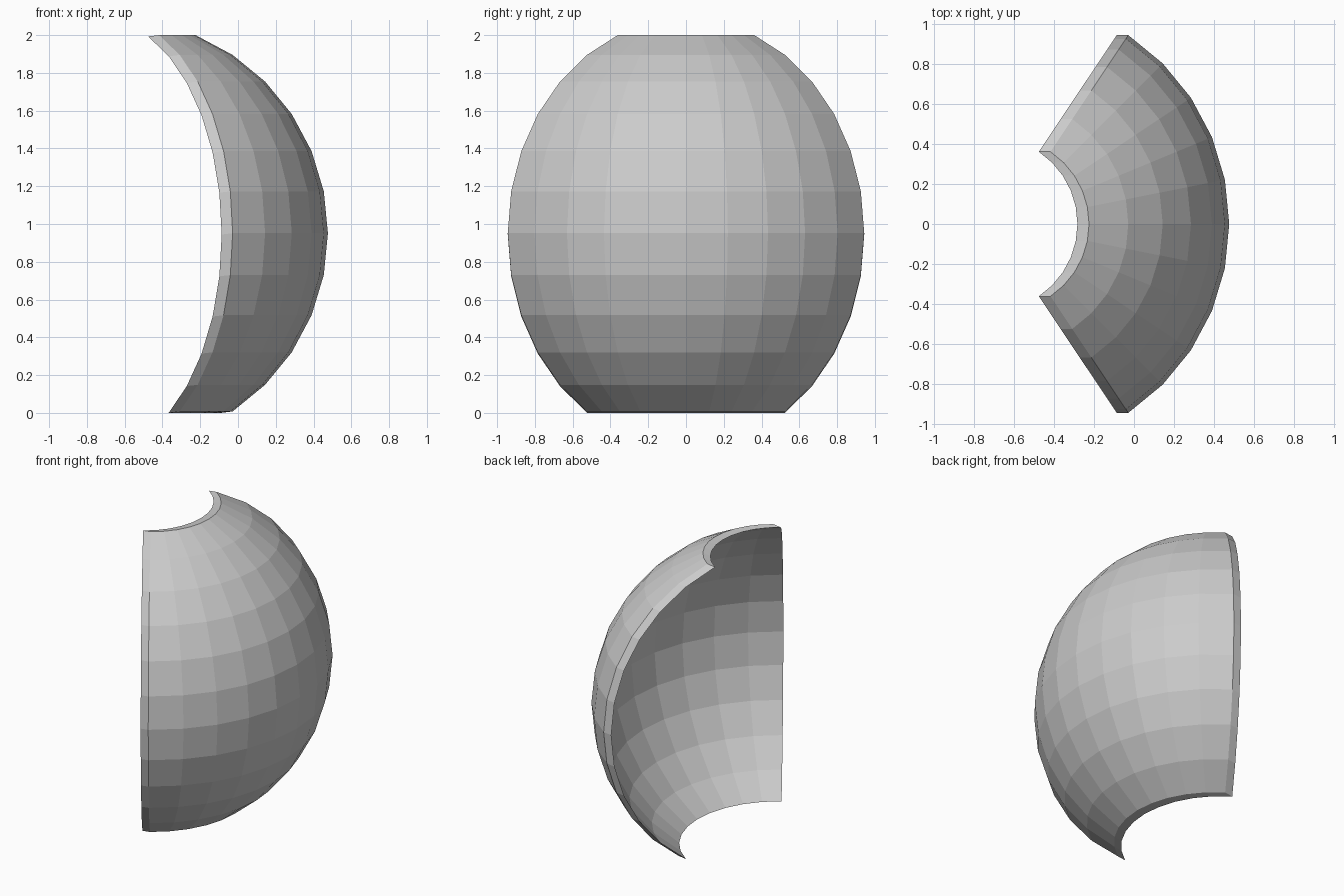
import bpy, bmesh
from math import radians, sin, cos
from mathutils import Vector

if "Cube" in bpy.data.objects:
    bpy.data.objects.remove(bpy.data.objects["Cube"])

R = 1.135                              # sphere radius
STEP = radians(11.25)                  # facet angle
SHIFT = Vector((-0.058, 0, -0.007))    # thickness, extruded straight back
CENTRE = Vector((-0.659, 0, 2 - R * sin(6 * STEP)))

bm = bmesh.new()

# Outer patch of a faceted sphere: 11 bands high, 10 facets wide
grid = []
for lat in range(-5, 7):
    a = lat * STEP
    grid.append([bm.verts.new(CENTRE + R * Vector((cos(a) * cos(lon * STEP),
                                                   cos(a) * sin(lon * STEP),
                                                   sin(a))))
                 for lon in range(-5, 6)])
for low, high in zip(grid, grid[1:]):
    for i in range(10):
        bm.faces.new((low[i], low[i + 1], high[i + 1], high[i]))

# Inner surface and rim: the patch pushed back along one direction
outer = bm.faces[:]
inner = bmesh.ops.duplicate(bm, geom=outer)
vert_map = {v: inner["vert_map"][v] for row in grid for v in row}
rim = [e for e in bm.edges if e.is_boundary and e.verts[0] in vert_map]
for e in rim:
    a, b = e.verts
    bm.faces.new((a, b, vert_map[b], vert_map[a]))
for v in vert_map.values():
    v.co += SHIFT
bmesh.ops.recalc_face_normals(bm, faces=bm.faces[:])

mesh = bpy.data.meshes.new("curved_shell")
bm.to_mesh(mesh)
bm.free()
bpy.context.collection.objects.link(bpy.data.objects.new("curved_shell", mesh))
